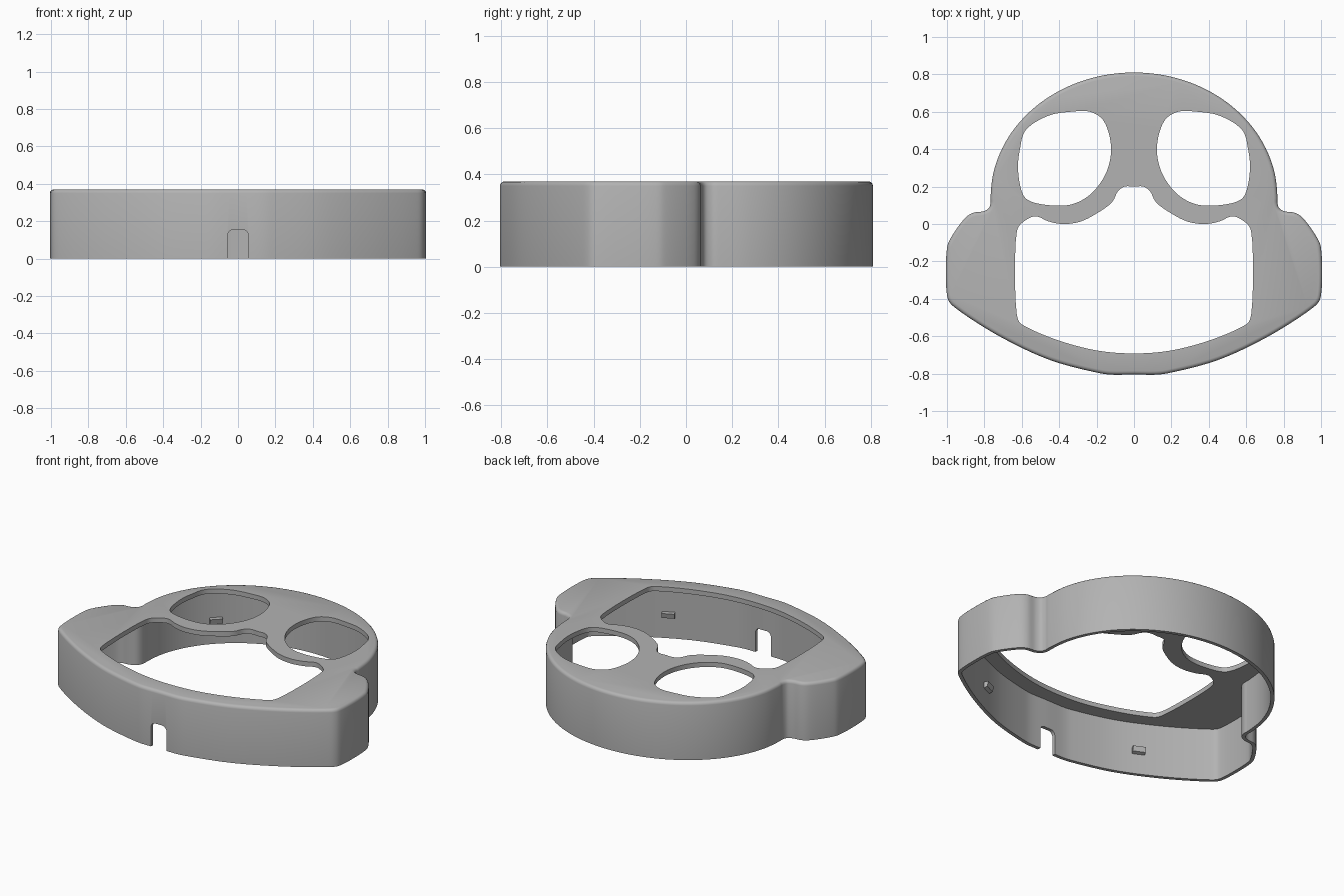
import bpy, bmesh, math
from mathutils import Vector

cube = bpy.data.objects.get("Cube")
if cube:
    bpy.data.objects.remove(cube, do_unlink=True)

HEIGHT, WALL, PLATE = 0.37, 0.022, 0.03

grey = bpy.data.materials.new("plain grey")
grey.use_nodes = True
colour = (0.45, 0.45, 0.45, 1)
grey.diffuse_color = colour
grey.node_tree.nodes["Principled BSDF"].inputs["Base Color"].default_value = colour


def smooth_loop(points, steps=6):
    """Closed centripetal spline through the points."""
    pts = [Vector(p) for p in points]
    n, out = len(pts), []
    for i in range(n):
        a, b, c, d = (pts[(i + k) % n] for k in (-1, 0, 1, 2))
        t1 = (b - a).length ** 0.5
        t2 = t1 + (c - b).length ** 0.5
        t3 = t2 + (d - c).length ** 0.5
        for s in range(steps):
            t = t1 + (t2 - t1) * s / steps
            p = a.lerp(b, t / t1)
            q = b.lerp(c, (t - t1) / (t2 - t1))
            r = c.lerp(d, (t - t2) / (t3 - t2))
            u = p.lerp(q, t / t2)
            v = q.lerp(r, (t - t1) / (t3 - t1))
            out.append(u.lerp(v, (t - t1) / (t2 - t1)))
    return out


def mirrored(half):
    """Complete a right half, listed clockwise from the back, across x = 0."""
    return half + [(-x, y) for x, y in reversed(half) if x > 0.001]


def normals(loop):
    """Inward direction at each point of a clockwise loop."""
    n, out = len(loop), []
    for i in range(n):
        t = (loop[(i + 1) % n] - loop[i - 1]).normalized()
        out.append(Vector((t.y, -t.x)))
    return out


def solid(name, loop, rings):
    """Stack inset copies of the loop into a closed solid."""
    bm = bmesh.new()
    ns = normals(loop)
    layers = [[bm.verts.new((*(p + k * inset), z)) for p, k in zip(loop, ns)]
              for inset, z in rings]
    n = len(loop)
    for low, high in zip(layers, layers[1:]):
        for i in range(n):
            j = (i + 1) % n
            bm.faces.new((low[i], low[j], high[j], high[i]))
    bm.faces.new(layers[0])
    bm.faces.new(layers[-1])
    bmesh.ops.recalc_face_normals(bm, faces=bm.faces)
    mesh = bpy.data.meshes.new(name)
    bm.to_mesh(mesh)
    bm.free()
    mesh.materials.append(grey)
    obj = bpy.data.objects.new(name, mesh)
    bpy.context.collection.objects.link(obj)
    return obj


# Outer outline: round dome at the back, stepped wings, bowed front
dome = [(0.767 * math.sin(math.radians(a)), 0.14 + 0.67 * math.cos(math.radians(a)))
        for a in range(0, 91, 10)]
wing = [(0.767, 0.11), (0.778, 0.083), (0.805, 0.068), (0.86, 0.06), (0.9, 0.035),
        (0.985, -0.085), (1, -0.13), (1, -0.38), (0.985, -0.42), (0.94, -0.46)]
front = [(0.72, -0.6), (0.45, -0.727), (0.2, -0.794), (0.13, -0.805), (0, -0.805)]
outline = smooth_loop(mirrored(dome + wing + front))

shell = solid("hollow_frame", outline,
              [(0, 0), (0, HEIGHT - 0.02), (0.003, HEIGHT - 0.01),
               (0.01, HEIGHT - 0.003), (0.02, HEIGHT)])

# Cutters: hollow underside, lower opening, two eye openings, front notch
cutters = [solid("hollow_cutter", outline, [(WALL, -0.1), (WALL, HEIGHT - PLATE)])]

lower = mirrored([(0, 0.2), (0.05, 0.2), (0.085, 0.176), (0.117, 0.117), (0.21, 0.05),
                  (0.29, 0.012), (0.38, 0), (0.46, 0.015), (0.51, 0.038), (0.54, 0.04),
                  (0.61, -0.005), (0.627, -0.045), (0.627, -0.48), (0.612, -0.525),
                  (0.58, -0.548), (0.42, -0.617), (0.2, -0.676), (0, -0.692)])
eye = [(0.58, 0.5), (0.61, 0.4), (0.62, 0.294), (0.597, 0.166), (0.567, 0.128),
       (0.45, 0.1), (0.326, 0.107), (0.225, 0.166), (0.145, 0.283), (0.123, 0.417),
       (0.165, 0.555), (0.235, 0.6), (0.34, 0.6), (0.46, 0.578)]
through = [(0, 0.2), (0, 0.6)]
cutters.append(solid("lower_cutter", smooth_loop(lower), through))
for side in (1, -1):
    loop = smooth_loop([(side * x, y) for x, y in eye])
    cutters.append(solid("eye_cutter", loop, through))

arch = [(-0.055, -0.1), (0.055, -0.1)]
arch += [(x + 0.03 * math.cos(a), 0.125 + 0.03 * math.sin(a))
         for x, start in ((0.025, 0), (-0.025, 90))
         for a in (math.radians(start + k) for k in range(0, 91, 15))]
notch = solid("notch_cutter", [Vector(p) for p in arch], [(0, 0.7), (0, 0.9)])
notch.rotation_euler.x = math.pi / 2
cutters.append(notch)

for cutter in cutters:
    cutter.hide_render = True
    mod = shell.modifiers.new(cutter.name, "BOOLEAN")
    mod.operation = "DIFFERENCE"
    mod.solver = "EXACT"
    mod.object = cutter

# Bake the cuts and drop the cutters
bpy.context.view_layer.update()
graph = bpy.context.evaluated_depsgraph_get()
baked = bpy.data.meshes.new_from_object(shell.evaluated_get(graph))
shell.modifiers.clear()
shell.data = baked
for cutter in cutters:
    bpy.data.objects.remove(cutter, do_unlink=True)

bpy.ops.object.select_all(action="DESELECT")
shell.select_set(True)
bpy.context.view_layer.objects.active = shell
bpy.ops.object.shade_smooth_by_angle(angle=math.radians(30))

# Small wedge clips on the inside of the wall
inward = normals(outline)
spots = {"front_clip": (0.6, -0.66), "back_clip": (0.57, 0.58)}
for name, (x, y) in spots.items():
    for side, label in ((1, "left"), (-1, "right")):
        target = Vector((side * x, y))
        i = min(range(len(outline)), key=lambda k: (outline[k] - target).length)
        n = inward[i]
        profile = [(-0.005, -0.02), (0.022, -0.012), (0.03, 0.02), (-0.005, 0.02)]
        clip = solid(f"{label}_{name}", [Vector(p) for p in profile],
                     [(0, -0.038), (0, 0.038)])
        clip.rotation_euler = (math.pi / 2, 0, math.atan2(n.y, n.x))
        clip.location = (*(outline[i] + n * WALL), 0.15)
